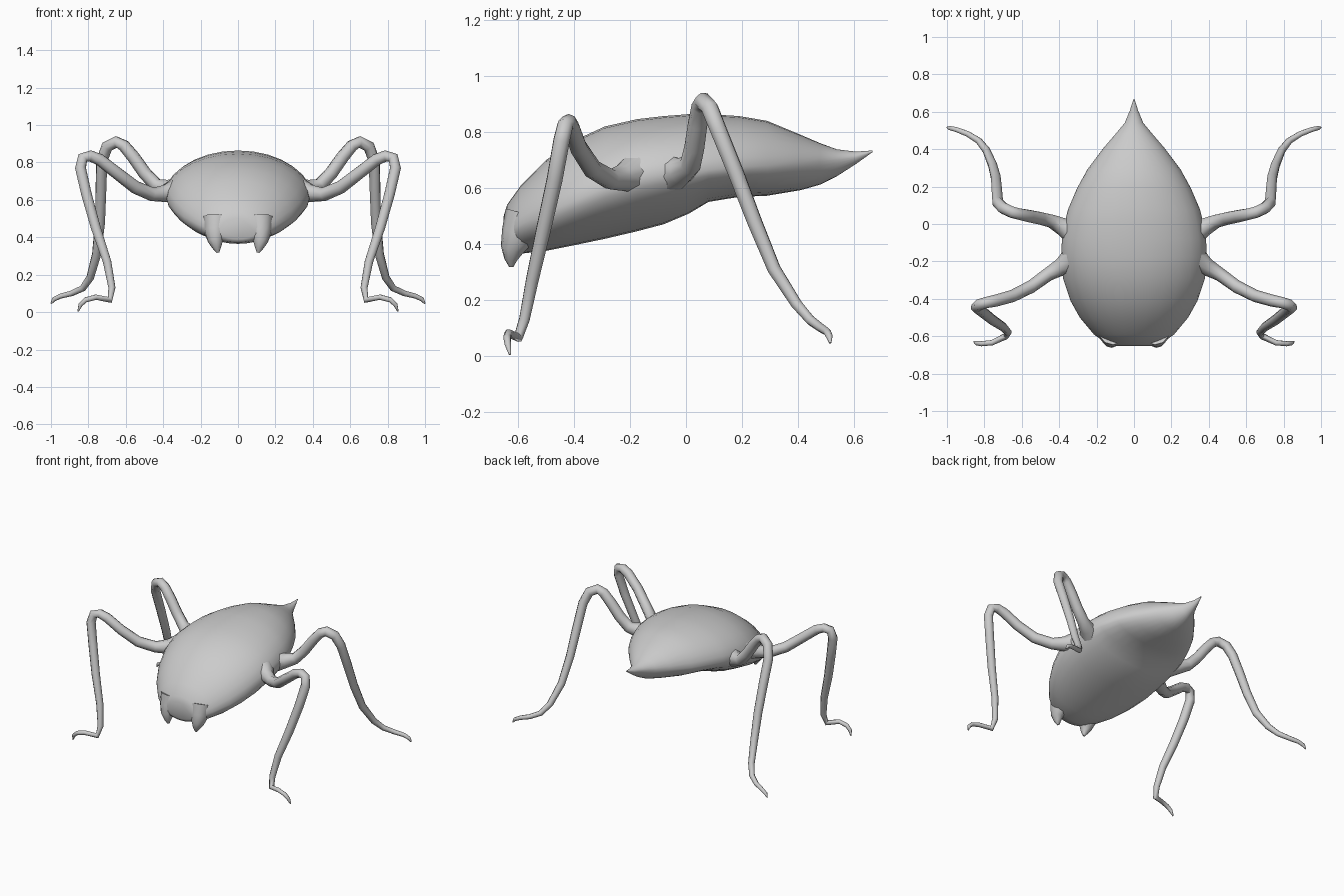
import bpy, bmesh, math
from mathutils import Vector

grey = bpy.data.materials.new("plain grey")
grey.diffuse_color = (0.6, 0.6, 0.6, 1)


def loft(name, rings, angle=60):
    """Skin a list of equal-length point rings and close both ends."""
    bm = bmesh.new()
    rows = [[bm.verts.new(p) for p in ring] for ring in rings]
    n = len(rows[0])
    for a, b in zip(rows, rows[1:]):
        for i in range(n):
            j = (i + 1) % n
            bm.faces.new((a[i], a[j], b[j], b[i]))
    bm.faces.new(rows[0][::-1])
    bm.faces.new(rows[-1])
    bmesh.ops.recalc_face_normals(bm, faces=bm.faces)
    mesh = bpy.data.meshes.new(name)
    bm.to_mesh(mesh)
    bm.free()
    mesh.materials.append(grey)
    obj = bpy.data.objects.new(name, mesh)
    bpy.context.collection.objects.link(obj)
    bpy.context.view_layer.objects.active = obj
    obj.select_set(True)
    bpy.ops.object.shade_smooth_by_angle(angle=math.radians(angle))
    obj.select_set(False)
    return obj


def tube(name, path, side, sides=8):
    """Sweep a tapering round section along (x, y, z, radius) points."""
    pts = [Vector((side * x, y, z)) for x, y, z, r in path]
    rings, u = [], Vector((0, 1, 0.3))
    for i, p in enumerate(pts):
        t = (pts[min(i + 1, len(pts) - 1)] - pts[max(i - 1, 0)]).normalized()
        u = (u - t * u.dot(t)).normalized()
        v = t.cross(u)
        r = path[i][3]
        rings.append([p + r * (u * math.cos(a) + v * math.sin(a))
                      for a in (k * math.tau / sides for k in range(sides))])
    return loft(name, rings)


# Body stations: y, half width, bottom z, rim z, top z
stations = [
    (-0.652, 0.11, 0.39, 0.44, 0.50), (-0.64, 0.145, 0.372, 0.44, 0.54),
    (-0.59, 0.215, 0.365, 0.47, 0.61), (-0.50, 0.29, 0.375, 0.51, 0.70),
    (-0.41, 0.34, 0.393, 0.55, 0.765), (-0.29, 0.38, 0.418, 0.60, 0.82),
    (-0.175, 0.39, 0.445, 0.635, 0.846), (-0.08, 0.385, 0.47, 0.65, 0.857),
    (0.01, 0.37, 0.508, 0.66, 0.864), (0.08, 0.352, 0.55, 0.665, 0.864),
    (0.19, 0.305, 0.568, 0.675, 0.857), (0.29, 0.25, 0.572, 0.68, 0.84),
    (0.41, 0.16, 0.592, 0.69, 0.79), (0.48, 0.10, 0.612, 0.695, 0.76),
    (0.54, 0.05, 0.642, 0.70, 0.738), (0.607, 0.022, 0.685, 0.71, 0.73),
    (0.667, 0.003, 0.728, 0.731, 0.734)]


def section(y, w, low, rim, top, n=28):
    ring = []
    for k in range(n):
        a = k * math.tau / n
        s = math.sin(a)
        h = abs(s) ** 1.1
        ring.append((w * math.cos(a), y, rim + (h * (top - rim) if s > 0 else -h * (rim - low))))
    return ring


loft("body", [section(*s) for s in stations])

# Limb paths: x, y, z, radius
front_leg = [
    (0.33, -0.19, 0.65, 0.07), (0.39, -0.23, 0.635, 0.048), (0.46, -0.27, 0.63, 0.037),
    (0.55, -0.335, 0.668, 0.035), (0.65, -0.385, 0.745, 0.033), (0.74, -0.41, 0.815, 0.032),
    (0.79, -0.42, 0.835, 0.03), (0.83, -0.432, 0.825, 0.03), (0.842, -0.445, 0.77, 0.031),
    (0.81, -0.47, 0.63, 0.03), (0.76, -0.51, 0.45, 0.028), (0.70, -0.55, 0.27, 0.024),
    (0.674, -0.578, 0.13, 0.02), (0.685, -0.6, 0.065, 0.018), (0.76, -0.635, 0.08, 0.015),
    (0.815, -0.64, 0.065, 0.014), (0.842, -0.637, 0.04, 0.012), (0.855, -0.63, 0.004, 0.004)]
rear_leg = [
    (0.32, -0.05, 0.65, 0.07), (0.38, -0.015, 0.66, 0.05), (0.44, 0.015, 0.68, 0.038),
    (0.50, 0.03, 0.745, 0.036), (0.56, 0.042, 0.83, 0.035), (0.61, 0.052, 0.89, 0.033),
    (0.65, 0.062, 0.91, 0.032), (0.70, 0.085, 0.885, 0.032), (0.728, 0.115, 0.81, 0.031),
    (0.733, 0.18, 0.65, 0.03), (0.738, 0.245, 0.48, 0.028), (0.756, 0.315, 0.31, 0.025),
    (0.79, 0.395, 0.185, 0.021), (0.83, 0.445, 0.127, 0.018), (0.89, 0.482, 0.1, 0.016),
    (0.95, 0.505, 0.085, 0.014), (0.985, 0.513, 0.068, 0.012), (0.999, 0.516, 0.045, 0.004)]
horn = [
    (0.115, -0.575, 0.50, 0.075), (0.12, -0.60, 0.43, 0.062), (0.12, -0.622, 0.38, 0.042),
    (0.113, -0.626, 0.345, 0.024), (0.108, -0.625, 0.318, 0.008)]

for side, label in ((1, "right"), (-1, "left")):
    tube("front_leg_" + label, front_leg, side)
    tube("rear_leg_" + label, rear_leg, side)
    tube("mouth_horn_" + label, horn, side, 10)
